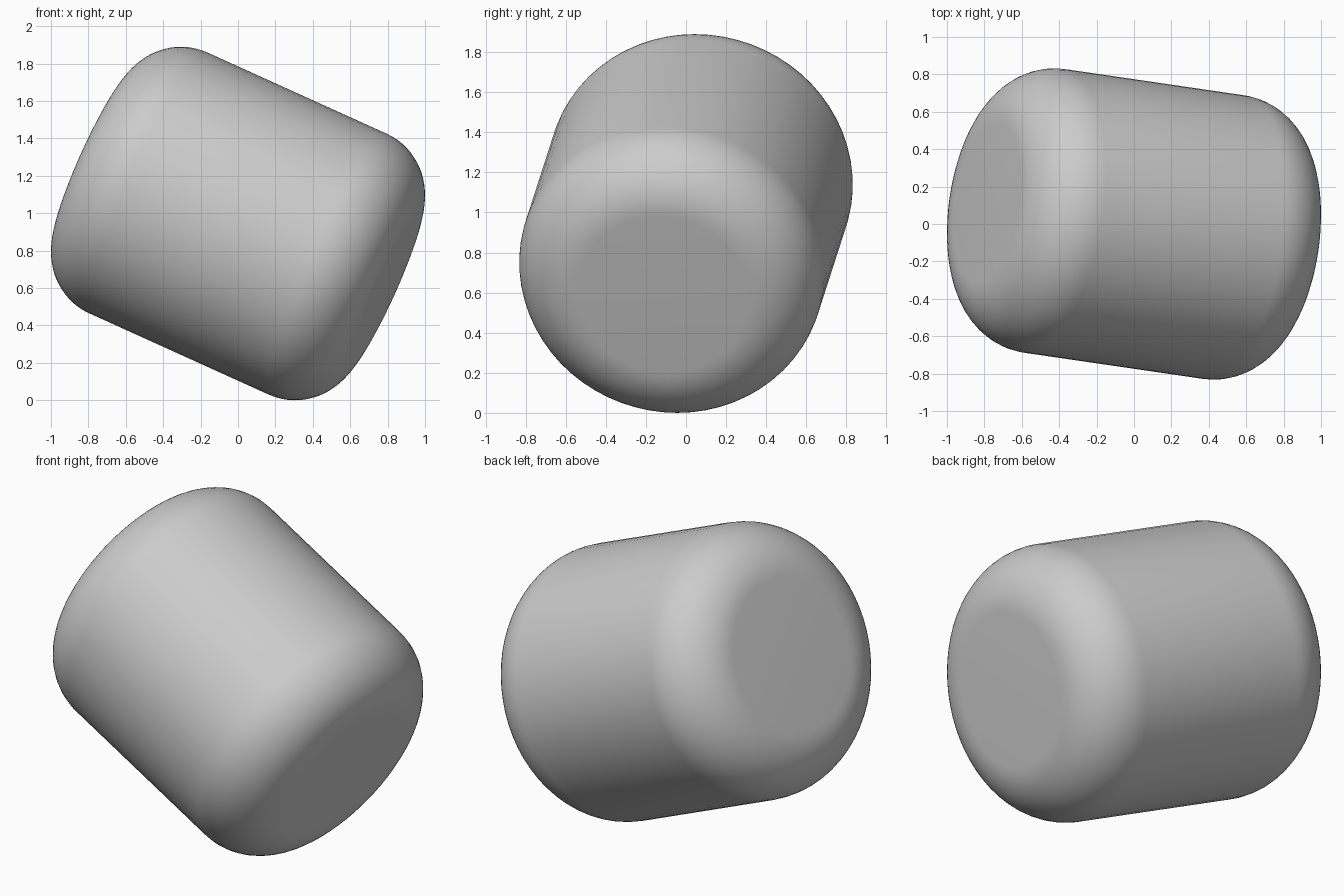
import bpy
import math
from mathutils import Vector

cube = bpy.data.objects.get("Cube")
if cube:
    bpy.data.objects.remove(cube, do_unlink=True)

RADIUS, HALF_LENGTH, FILLET = 0.766, 0.868, 0.339
AXIS = Vector((0.903, -0.132, -0.409)).normalized()

# Plain grey material
grey = bpy.data.materials.new("light_grey")
grey.use_nodes = True
colour = (0.6, 0.6, 0.6, 1)
grey.diffuse_color = colour
grey.node_tree.nodes["Principled BSDF"].inputs["Base Color"].default_value = colour

# Tilted cylinder
bpy.ops.mesh.primitive_cylinder_add(vertices=64, radius=RADIUS,
                                    depth=2 * HALF_LENGTH, location=(0, 0, 0.945))
body = bpy.context.object
body.name = "rounded_cylinder"
body.rotation_euler = AXIS.to_track_quat('Z', 'Y').to_euler()
body.data.materials.append(grey)
bpy.ops.object.shade_smooth()

# Large round fillet on both rims
fillet = body.modifiers.new("rim_fillet", 'BEVEL')
fillet.width = FILLET
fillet.segments = 16
fillet.limit_method = 'ANGLE'
fillet.angle_limit = math.radians(40)
fillet.use_clamp_overlap = False
